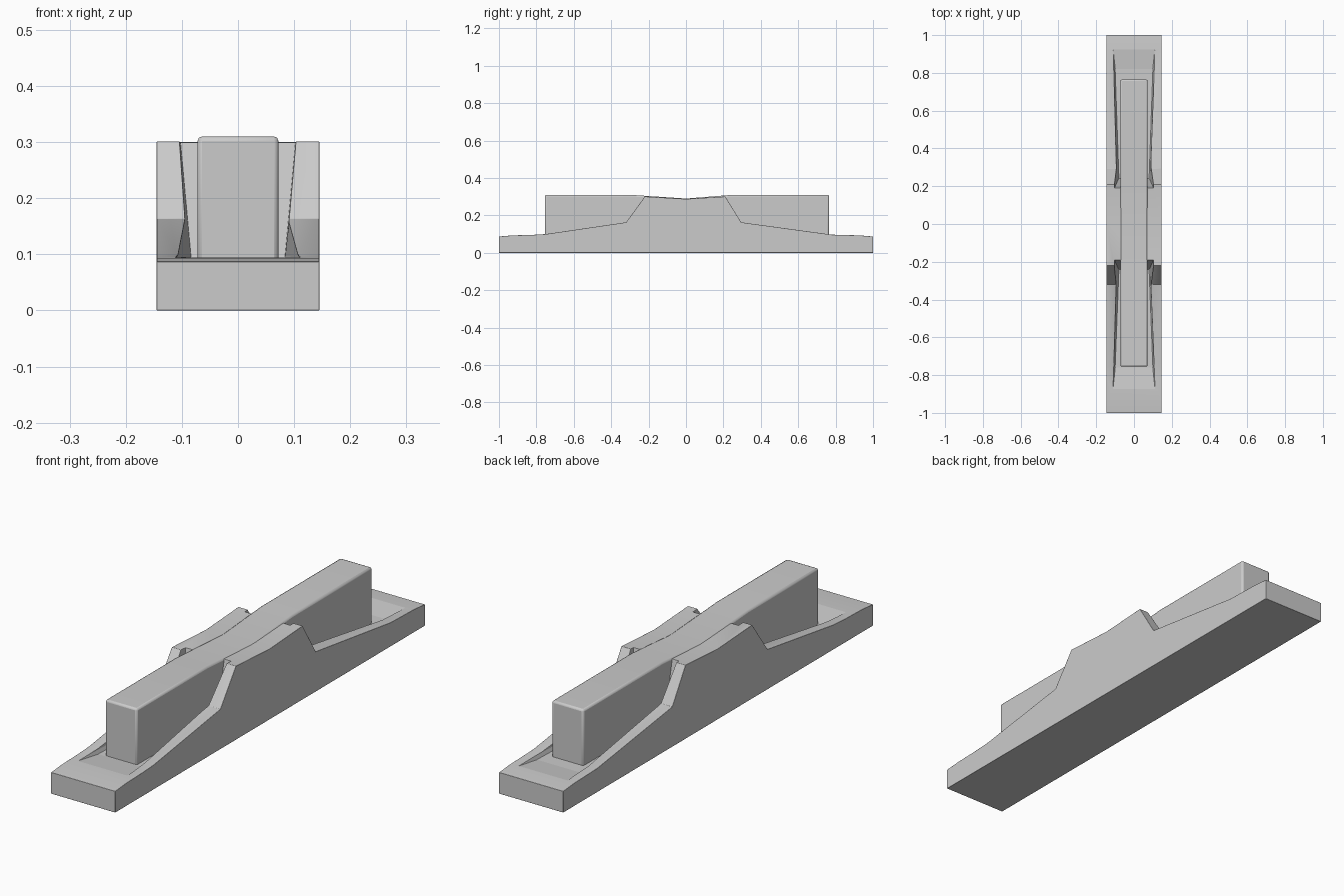
import bpy, bmesh

if "Cube" in bpy.data.objects:
    bpy.data.objects.remove(bpy.data.objects["Cube"])

grey = bpy.data.materials.new("plain grey")
grey.diffuse_color = (0.6, 0.6, 0.6, 1)
grey.use_nodes = True
grey.node_tree.nodes["Principled BSDF"].inputs["Base Color"].default_value = grey.diffuse_color


def new_object(name, bm):
    bmesh.ops.recalc_face_normals(bm, faces=bm.faces)
    mesh = bpy.data.meshes.new(name)
    bm.to_mesh(mesh)
    bm.free()
    mesh.materials.append(grey)
    ob = bpy.data.objects.new(name, mesh)
    bpy.context.collection.objects.link(ob)
    return ob


def side_profile(name, points, half_width):
    """Extrude a (y, z) outline across x."""
    bm = bmesh.new()
    face = bm.faces.new([bm.verts.new((-half_width, y, z)) for y, z in points])
    moved = bmesh.ops.extrude_face_region(bm, geom=[face])["geom"]
    bmesh.ops.translate(bm, vec=(2 * half_width, 0, 0),
                        verts=[v for v in moved if isinstance(v, bmesh.types.BMVert)])
    return new_object(name, bm)


def pocket_cutter(name, sign, end):
    """Tapered pocket: narrow at the shoulder, wider towards the end."""
    bm = bmesh.new()
    rings = []
    for z, near, far, y_in, y_out in ((0.082, 0.08, 0.10, 0.24, end - 0.12),
                                      (0.096, 0.084, 0.112, 0.235, end),
                                      (0.40, 0.112, 0.118, 0.17, end)):
        rings.append([bm.verts.new((x, sign * y, z)) for x, y in
                      ((-near, y_in), (near, y_in), (far, y_out), (-far, y_out))])
    bm.faces.new(rings[0])
    bm.faces.new(rings[-1])
    for low, high in zip(rings, rings[1:]):
        for i in range(4):
            j = (i + 1) % 4
            bm.faces.new((low[i], low[j], high[j], high[i]))
    ob = new_object(name, bm)
    ob.hide_render = True
    ob.hide_set(True)
    return ob


def bevel_and_smooth(ob, width):
    mod = ob.modifiers.new("soft edges", 'BEVEL')
    mod.width = width
    mod.segments = 2
    mod.limit_method = 'ANGLE'
    mod.angle_limit = 0.7
    bpy.ops.object.select_all(action='DESELECT')
    ob.select_set(True)
    bpy.context.view_layer.objects.active = ob
    bpy.ops.object.shade_smooth_by_angle(angle=0.7)


# Base with sloping ends and a raised middle shoulder
base = side_profile("base", [
    (-1, 0), (1, 0), (1, 0.087), (0.93, 0.093), (0.78, 0.097), (0.295, 0.163),
    (0.21, 0.301), (0, 0.288), (-0.22, 0.301), (-0.32, 0.163), (-0.75, 0.10),
    (-0.82, 0.096), (-0.93, 0.093), (-1, 0.087)], 0.145)

# Pockets beside the spine, one at each end
for name, sign, end in (("front_pocket_cutter", -1, 0.88),
                        ("back_pocket_cutter", 1, 0.94)):
    cut = base.modifiers.new(name, 'BOOLEAN')
    cut.operation = 'DIFFERENCE'
    cut.solver = 'EXACT'
    cut.object = pocket_cutter(name, sign, end)
bevel_and_smooth(base, 0.004)

# Long upright spine with a shallow dip in the middle
spine = side_profile("spine", [
    (-0.755, 0.06), (0.765, 0.06), (0.765, 0.31), (0.25, 0.31),
    (0, 0.29), (-0.3, 0.31), (-0.755, 0.31)], 0.072)
bevel_and_smooth(spine, 0.008)
